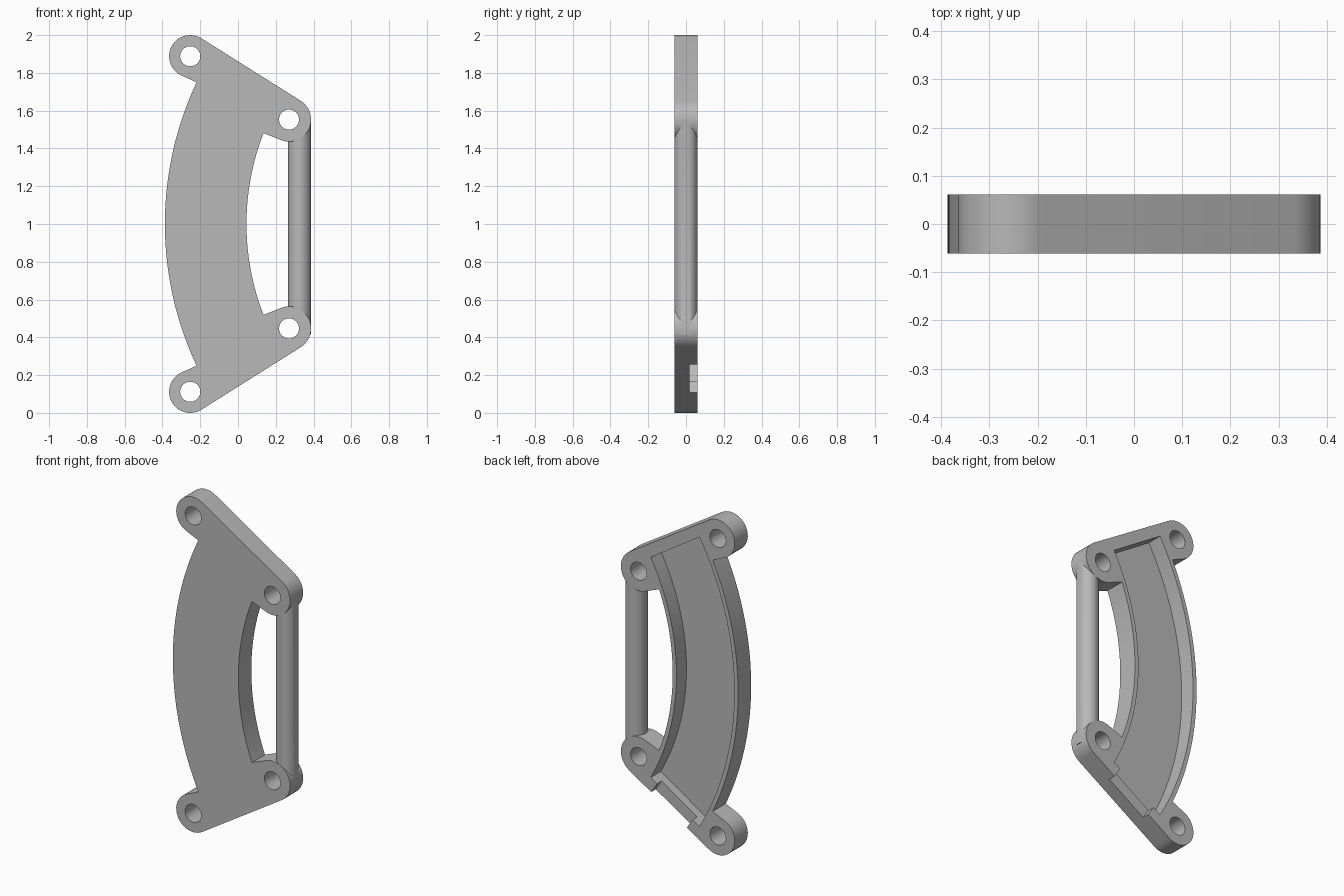
import bpy
import bmesh
from math import radians, cos, sin, atan2, degrees
from mathutils import Vector

cube = bpy.data.objects.get("Cube")
if cube:
    bpy.data.objects.remove(cube)

grey = bpy.data.materials.new("plain grey")
grey.use_nodes = True
COLOUR = (0.48, 0.48, 0.48, 1)
grey.diffuse_color = COLOUR
grey.node_tree.nodes["Principled BSDF"].inputs["Base Color"].default_value = COLOUR

HALF = 0.0615                      # half thickness of the bracket
CENTRE = (1.375, 1.0)              # shared centre of the curved web
OUTER, INNER, RIM = 1.762, 1.33, 0.025
TIP, ELBOW = Vector((-0.253, 1.888)), Vector((0.27, 1.553))
TIP_R, ELBOW_R, HOLE_R = 0.112, 0.117, 0.053


def arc(centre, r, start, end, n=24):
    angles = [radians(start + (end - start) * i / n) for i in range(n + 1)]
    return [(centre[0] + r * cos(a), centre[1] + r * sin(a)) for a in angles]


def mirrored(points):
    """Close a half outline by reflecting it about z = 1."""
    lower = [(x, 2 - z) for x, z in reversed(points)]
    return points + lower[1:-1]


def prism(name, points, y0, y1):
    """Extrude an x-z outline from y0 to y1."""
    bm = bmesh.new()
    face = bm.faces.new([bm.verts.new((x, y0, z)) for x, z in points])
    new = bmesh.ops.extrude_face_region(bm, geom=[face])["geom"]
    bmesh.ops.translate(bm, vec=(0, y1 - y0, 0),
                        verts=[v for v in new if isinstance(v, bmesh.types.BMVert)])
    bmesh.ops.recalc_face_normals(bm, faces=bm.faces)
    mesh = bpy.data.meshes.new(name)
    bm.to_mesh(mesh)
    bm.free()
    mesh.materials.append(grey)
    obj = bpy.data.objects.new(name, mesh)
    bpy.context.collection.objects.link(obj)
    return obj


def combine(target, tool, operation):
    mod = target.modifiers.new(operation, 'BOOLEAN')
    mod.operation, mod.solver, mod.object = operation, 'EXACT', tool
    bpy.ops.object.select_all(action='DESELECT')
    bpy.context.view_layer.objects.active = target
    target.select_set(True)
    bpy.ops.object.modifier_apply(modifier=mod.name)
    bpy.data.objects.remove(tool)


# Body: curved web with a rounded lug at each corner
edge = (ELBOW - TIP).normalized()
normal = Vector((-edge.y, edge.x))
tangent = degrees(atan2(normal.y, normal.x))
half = arc(CENTRE, OUTER, 180, 154.8)
half += arc(TIP, TIP_R, 246, tangent)
half += arc(ELBOW, ELBOW_R, tangent, -110.8)
half += arc(CENTRE, INNER, 158.8, 180)
# the two half arcs end on the mirror line, so only those points are shared
lower = [(x, 2 - z) for x, z in reversed(half[1:-1])]
bracket = prism("bracket", half + lower, -HALF, HALF)

# Round handle bar joining the elbow lugs
bpy.ops.mesh.primitive_cylinder_add(vertices=48, radius=0.0605, depth=1.14,
                                    location=(0.3255, 0, 0.985))
bar = bpy.context.object
bar.name = "handle_bar"
bar.data.materials.append(grey)
combine(bracket, bar, 'UNION')


# Curved pocket in the back, its ends parallel to the sloping edges
def pocket_end(r):
    """Angle at which radius r meets the pocket's upper end line."""
    a = 180.0
    while True:
        x, z = arc(CENTRE, r, a, a, 1)[0]
        if z >= 1.905 - 0.645 * (x + 0.195):
            return a
        a -= 0.05


wide, narrow = OUTER - RIM, INNER + RIM
pocket = arc(CENTRE, wide, 180, pocket_end(wide)) + arc(CENTRE, narrow, pocket_end(narrow), 180)
pocket += [(x, 2 - z) for x, z in reversed(pocket[1:-1])]
combine(bracket, prism("pocket_cutter", pocket, -0.033, 0.1), 'DIFFERENCE')

# Shallow notch from the pocket out through the lower sloping edge
along, inward = Vector((edge.x, -edge.y)), Vector((-normal.x, normal.y))
start, end = Vector((-0.05, 0.11)), Vector((0.185, 0.26))
notch = [start - inward * 0.05, end - inward * 0.05,
         end + inward * 0.09, start + inward * 0.09]
combine(bracket, prism("notch_cutter", notch, 0.018, 0.1), 'DIFFERENCE')

# Bolt holes through the four lugs
for lug in (TIP, ELBOW):
    for z in (lug.y, 2 - lug.y):
        hole = arc((lug.x, z), HOLE_R, 0, 360, 40)[:-1]
        combine(bracket, prism("hole_cutter", hole, -0.1, 0.1), 'DIFFERENCE')

bpy.ops.object.select_all(action='DESELECT')
bracket.select_set(True)
bpy.context.view_layer.objects.active = bracket
bpy.ops.object.shade_smooth_by_angle(angle=radians(30))
